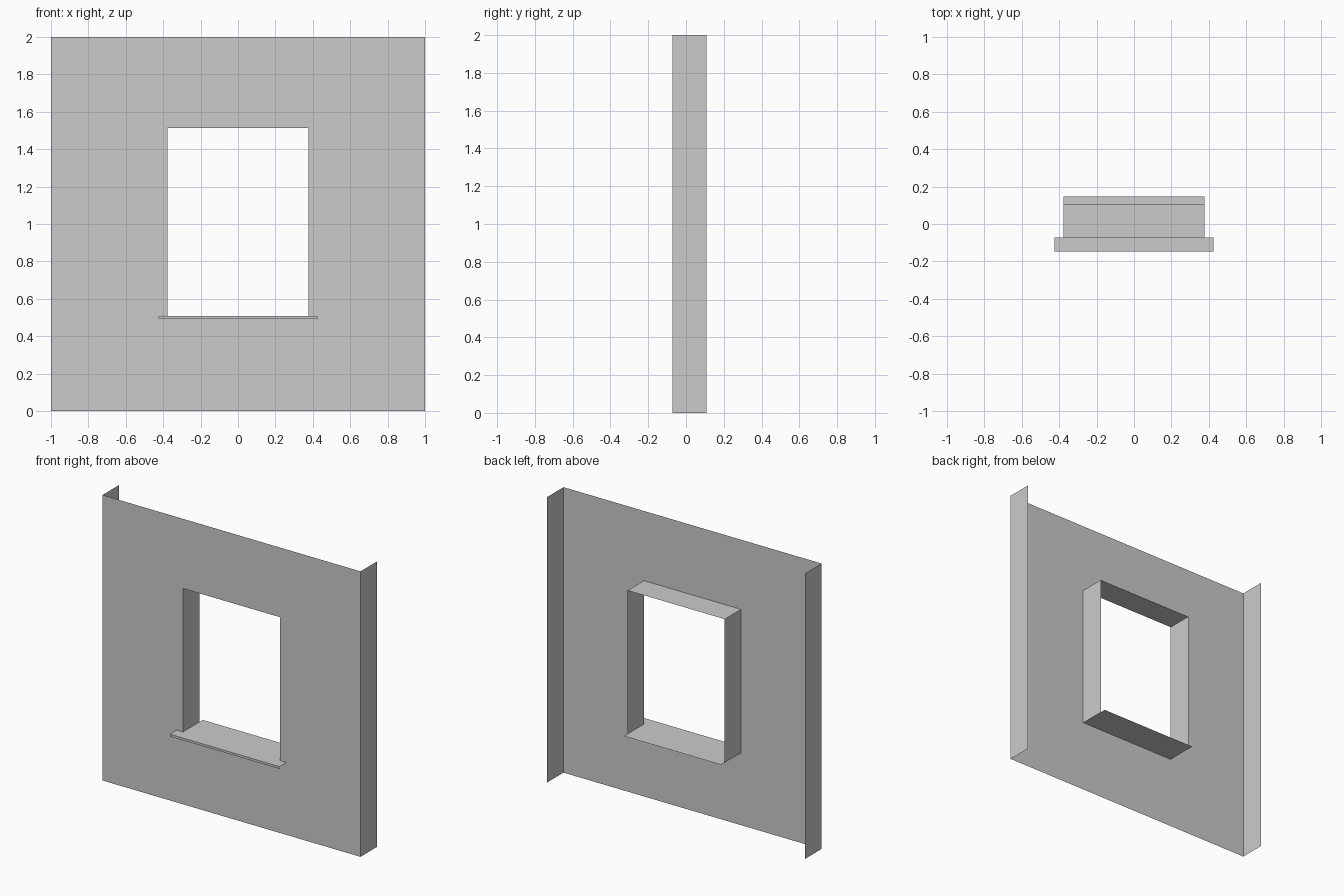
import bpy, bmesh

if "Cube" in bpy.data.objects:
    bpy.data.objects.remove(bpy.data.objects["Cube"])

FRONT, BACK = -0.072, 0.108      # depth of the wall shell
HW, Z0, Z1 = 0.376, 0.507, 1.512  # window half width, bottom, top


def make_object(name, quads):
    """Build a sheet object from a list of quads, welding shared corners."""
    bm = bmesh.new()
    for quad in quads:
        bm.faces.new([bm.verts.new(p) for p in quad])
    bmesh.ops.remove_doubles(bm, verts=bm.verts, dist=1e-5)
    mesh = bpy.data.meshes.new(name)
    bm.to_mesh(mesh)
    bm.free()
    obj = bpy.data.objects.new(name, mesh)
    bpy.context.collection.objects.link(obj)
    return obj


def extrude_y(path, y0, y1):
    """Sweep an (x, z) path from y0 to y1."""
    return [[(ax, y0, az), (bx, y0, bz), (bx, y1, bz), (ax, y1, az)]
            for (ax, az), (bx, bz) in zip(path, path[1:])]


def extrude_x(path, hw):
    """Sweep a (y, z) path across the width."""
    return [[(-hw, ay, az), (-hw, by, bz), (hw, by, bz), (hw, ay, az)]
            for (ay, az), (by, bz) in zip(path, path[1:])]


# Front wall sheet: ring between the outer square and the opening
outer = [(-1, 0), (1, 0), (1, 2), (-1, 2)]
inner = [(-HW, Z0), (HW, Z0), (HW, Z1), (-HW, Z1)]
ring = []
for i in range(4):
    j = (i + 1) % 4
    ring.append([(x, FRONT, z) for x, z in (outer[i], outer[j], inner[j], inner[i])])
make_object("wall_front", ring)

# Side returns of the wall
make_object("wall_side_right", extrude_y([(1, 0), (1, 2)], FRONT, BACK))
make_object("wall_side_left", extrude_y([(-1, 2), (-1, 0)], FRONT, BACK))

# Window jambs and lintel
make_object("window_reveal",
            extrude_y([(-HW, Z0), (-HW, Z1), (HW, Z1), (HW, Z0)], BACK, FRONT))

# Sill: wide projecting nose with drip lip, narrower board through the opening
make_object("sill_nose",
            extrude_x([(FRONT, Z0), (-0.147, Z0), (-0.147, 0.491), (-0.141, 0.491)], 0.425))
make_object("sill_board", extrude_x([(0.148, Z0), (FRONT, Z0)], HW))
